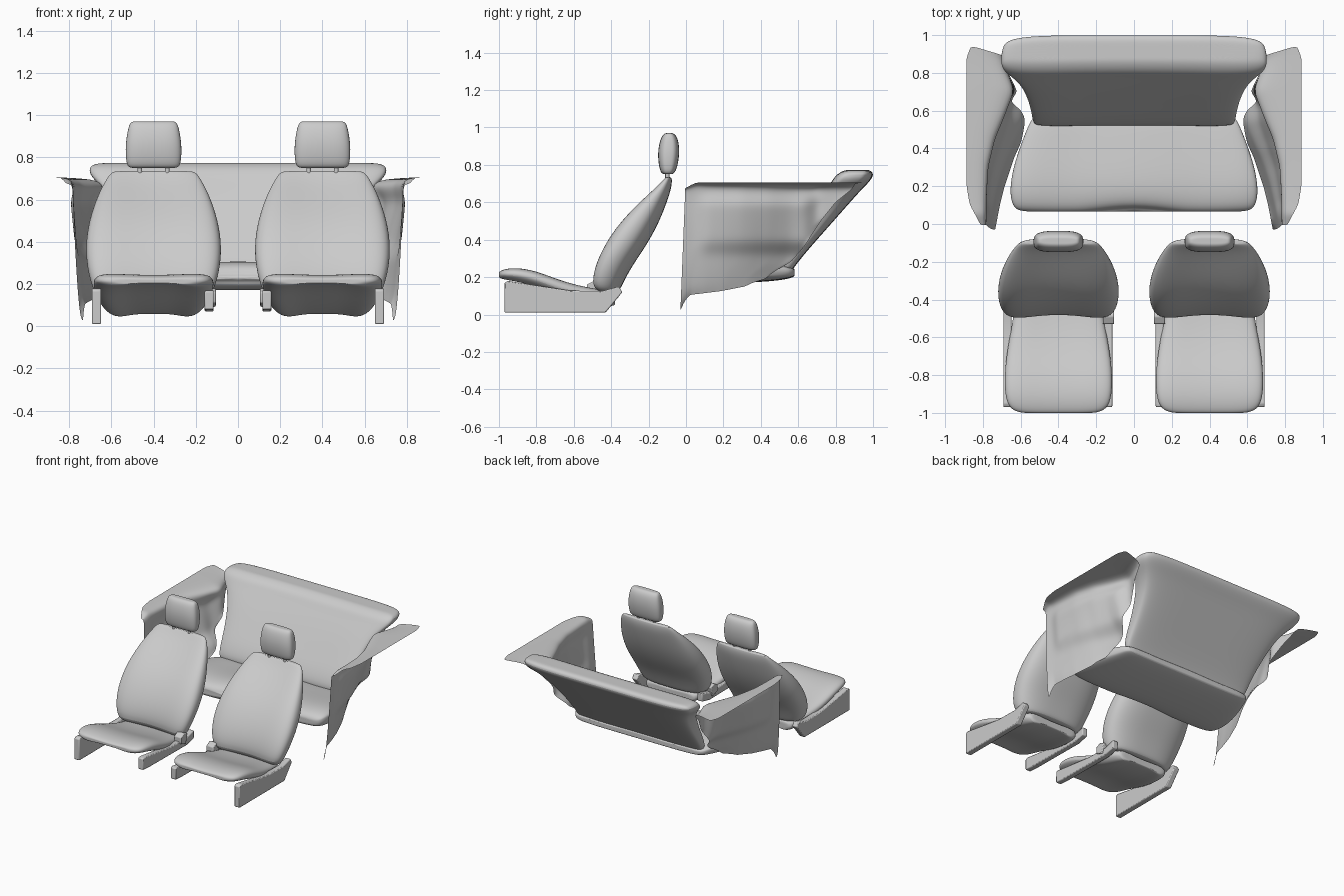
import bpy, bmesh, math

if "Cube" in bpy.data.objects:
    bpy.data.objects.remove(bpy.data.objects["Cube"])


def lerp_table(t, table):
    """Piecewise linear lookup in [(key, value), ...]."""
    if t <= table[0][0]:
        return table[0][1]
    for (a, va), (b, vb) in zip(table, table[1:]):
        if t <= b:
            return va + (vb - va) * (t - a) / (b - a)
    return table[-1][1]


def finish(name, bm, subdiv=0, angle=60):
    bmesh.ops.recalc_face_normals(bm, faces=bm.faces)
    me = bpy.data.meshes.new(name)
    bm.to_mesh(me)
    bm.free()
    ob = bpy.data.objects.new(name, me)
    bpy.context.collection.objects.link(ob)
    if subdiv:
        mod = ob.modifiers.new("smooth", 'SUBSURF')
        mod.levels = mod.render_levels = subdiv
    bpy.ops.object.select_all(action='DESELECT')
    ob.select_set(True)
    bpy.context.view_layer.objects.active = ob
    bpy.ops.object.shade_smooth_by_angle(angle=math.radians(angle))
    return ob


def pad(name, axis, slices, cx=0, p=3.0, dip=0.0, taper=1.0, twin=False, under=0.0, n=36):
    """Upholstered pad: slices of (position, seating side, rear side, half width)."""
    bm = bmesh.new()
    first, last = slices[0], slices[-1]

    def shrink(s):
        mid = (s[1] + s[2]) / 2
        return (s[0], mid + (s[1] - mid) * .5, mid + (s[2] - mid) * .5, s[3] * .8)
    rings = []
    for pos, sit, back, w in [shrink(first)] + slices + [shrink(last)]:
        ring = []
        mid, half = (sit + back) / 2, (sit - back) / 2
        hollow = dip * min(1, abs(half) / .08)
        for i in range(n):
            t = 2 * math.pi * i / n
            c, s = math.cos(t), math.sin(t)
            a = math.copysign(abs(c) ** (2 / p), c)
            k = math.copysign(abs(s) ** (2 / p), s)
            b = mid + half * k
            if k > 0:   # dished seating face
                shape = math.sin(math.pi * abs(a)) ** 2 if twin else 1 - a * a
                b -= math.copysign(hollow, half) * shape * k
            else:       # narrower rear side, optionally hollow
                b -= under * half * (1 - a ** 4) * k
                a *= 1 + (taper - 1) * -k
            x = cx + a * w
            ring.append(bm.verts.new((x, b, pos) if axis == 'z' else (x, pos, b)))
        rings.append(ring)
    for r, q in zip(rings, rings[1:]):
        for i in range(n):
            j = (i + 1) % n
            bm.faces.new((r[i], r[j], q[j], q[i]))
    bm.faces.new(rings[0])
    bm.faces.new(rings[-1])
    return finish(name, bm, 2)


def plate(name, outline, x0, x1):
    """Flat plate from a side (y, z) outline between two x values."""
    bm = bmesh.new()
    f = bm.faces.new([bm.verts.new((x0, y, z)) for y, z in outline])
    ext = bmesh.ops.extrude_face_region(bm, geom=[f])
    bmesh.ops.translate(bm, vec=(x1 - x0, 0, 0),
                        verts=[v for v in ext['geom'] if isinstance(v, bmesh.types.BMVert)])
    ob = finish(name, bm, 0, 30)
    bev = ob.modifiers.new("edge", 'BEVEL')
    bev.width, bev.segments = .006, 2


def post(name, x, y, z0, z1, r):
    bm = bmesh.new()
    bmesh.ops.create_cone(bm, cap_ends=True, segments=12, radius1=r, radius2=r, depth=z1 - z0)
    bmesh.ops.translate(bm, vec=(x, y, (z0 + z1) / 2), verts=bm.verts)
    finish(name, bm)


def front_seat(side, s):
    cx = .4 * s
    pad(side + "_seat_cushion", 'y', [
        (-1.0, .235, .185, .20), (-.98, .255, .165, .26), (-.91, .272, .145, .285),
        (-.80, .255, .115, .287), (-.68, .205, .07, .275), (-.55, .17, .03, .25),
        (-.45, .155, .012, .235), (-.38, .14, .01, .21)], cx, 3, .032, .75, under=.7)
    pad(side + "_seat_backrest", 'z', [
        (.12, -.49, -.36, .24), (.15, -.545, -.345, .28), (.25, -.535, -.295, .312),
        (.37, -.485, -.21, .326), (.50, -.395, -.14, .308), (.62, -.265, -.095, .266),
        (.69, -.17, -.075, .228), (.734, -.12, -.075, .20)], cx, 2.7, .058, .93)
    pad(side + "_headrest", 'z', [
        (.75, -.125, -.07, .115), (.77, -.142, -.05, .131), (.86, -.153, -.033, .134),
        (.93, -.140, -.04, .122), (.96, -.125, -.055, .113), (.97, -.11, -.07, .10)], cx, 3.2)
    for k in (-1, 1):
        post(side + "_headrest_post", cx + .065 * k, -.10, .68, .78, .011)
    # outer side cover, inner rail, hinge
    plate(side + "_outer_rail", [(-.97, .01), (-.43, .01), (-.34, .12), (-.36, .15),
                                 (-.45, .125), (-.62, .128), (-.80, .155), (-.95, .18), (-.97, .17)],
          s * .648, s * .692)
    plate(side + "_inner_rail", [(-.97, .08), (-.90, .075), (-.45, .07), (-.36, .09), (-.36, .15),
                                 (-.45, .125), (-.62, .128), (-.80, .15), (-.95, .17), (-.97, .165)],
          s * .115, s * .158)
    plate(side + "_hinge", [(-.53, .11), (-.47, .09), (-.45, .165), (-.49, .18), (-.53, .16)],
          s * .105, s * .165)


front_seat("left", -1)
front_seat("right", 1)

# rear bench
cushion = pad("rear_cushion", 'y', [
    (.065, .26, .20, .60), (.09, .295, .18, .645), (.18, .315, .17, .66), (.30, .305, .17, .64),
    (.42, .285, .175, .60), (.52, .27, .185, .56), (.58, .25, .20, .53)],
    0, 5, .018, .97, True, n=64)
for v in cushion.data.vertices:      # shallow notch in the middle of the front edge
    if v.co.y < .2:
        v.co.y += .03 * math.exp(-(v.co.x / .13) ** 2) * (.2 - v.co.y) / .13
pad("rear_backrest", 'z', [
    (.23, .525, .565, .515), (.27, .505, .59, .535), (.36, .54, .665, .542), (.45, .595, .745, .555),
    (.58, .675, .86, .59), (.66, .73, .93, .645), (.71, .765, .982, .70), (.75, .79, 1.007, .708),
    (.774, .84, .985, .68)], 0, 5, .02, .97, False, n=64)

# side trim panels: wall with a shallow pocket, turning out into a top ledge
REAR = [(.17, .40), (.23, .47), (.28, .56), (.36, .63), (.50, .72), (.60, .80), (.68, .90), (.71, .95)]
LOW = [(0, .02), (.05, .07), (.12, .105), (.5, .125), (.8, .15), (1, .19)]
XLOW = [(-.03, .735), (.1, .71), (.2, .685), (.35, .635), (.47, .58), (.55, .555), (.7, .60), (.95, .70)]
XTOP = [(-.03, .785), (.3, .77), (.45, .735), (.6, .67), (.7, .63), (.82, .68), (.95, .71)]
OUTER = [(-.03, .80), (.02, .825), (.10, .87), (.2, .887), (.85, .887), (.92, .86), (.96, .78)]


def bump(t, a, b, e):
    k = max(0, min(1, (t - a) / e, (b - t) / e))
    return k * k * (3 - 2 * k)


def side_panel(name, s):
    bm = bmesh.new()
    NU, NV = 48, 26
    grid = []
    for i in range(NU + 1):
        u = i / NU
        col = []
        low = lerp_table(u, LOW)
        high = .675 - .03 * max(0, 1 - u / .06)
        for j in range(NV + 1):
            v = j / NV
            z = low + (high - low) * v
            front = -.03 + .025 * v
            y = front + (lerp_table(z, REAR) - front) * u
            k = v ** (.5 + .6 * min(1, max(0, y / .4)))
            x = lerp_table(y, XLOW) * (1 - k) + lerp_table(y, XTOP) * k
            x += .05 * bump(z, .31, .67, .09) * bump(y, .03, .72, .1) * min(1, .35 + y)
            col.append(bm.verts.new((s * x, y, z)))
        inner, y0, z0 = abs(col[-1].co.x), col[-1].co.y, col[-1].co.z
        out = max(inner + .01, lerp_table(y0 + .02 * u, OUTER))
        for f, dz in ((.1, .018), (.3, .025), (.65, .028), (1, .03)):
            col.append(bm.verts.new((s * (inner + (out - inner) * f), y0 + .05 * f * u, z0 + dz)))
        grid.append(col)
    for a, b in zip(grid, grid[1:]):
        for j in range(len(a) - 1):
            bm.faces.new((a[j], b[j], b[j + 1], a[j + 1]))
    for _ in range(3):
        bmesh.ops.smooth_vert(bm, verts=[v for v in bm.verts if not v.is_boundary], factor=.5,
                              use_axis_x=True, use_axis_y=True, use_axis_z=True)
    finish(name, bm, 1)


side_panel("left_side_panel", -1)
side_panel("right_side_panel", 1)
